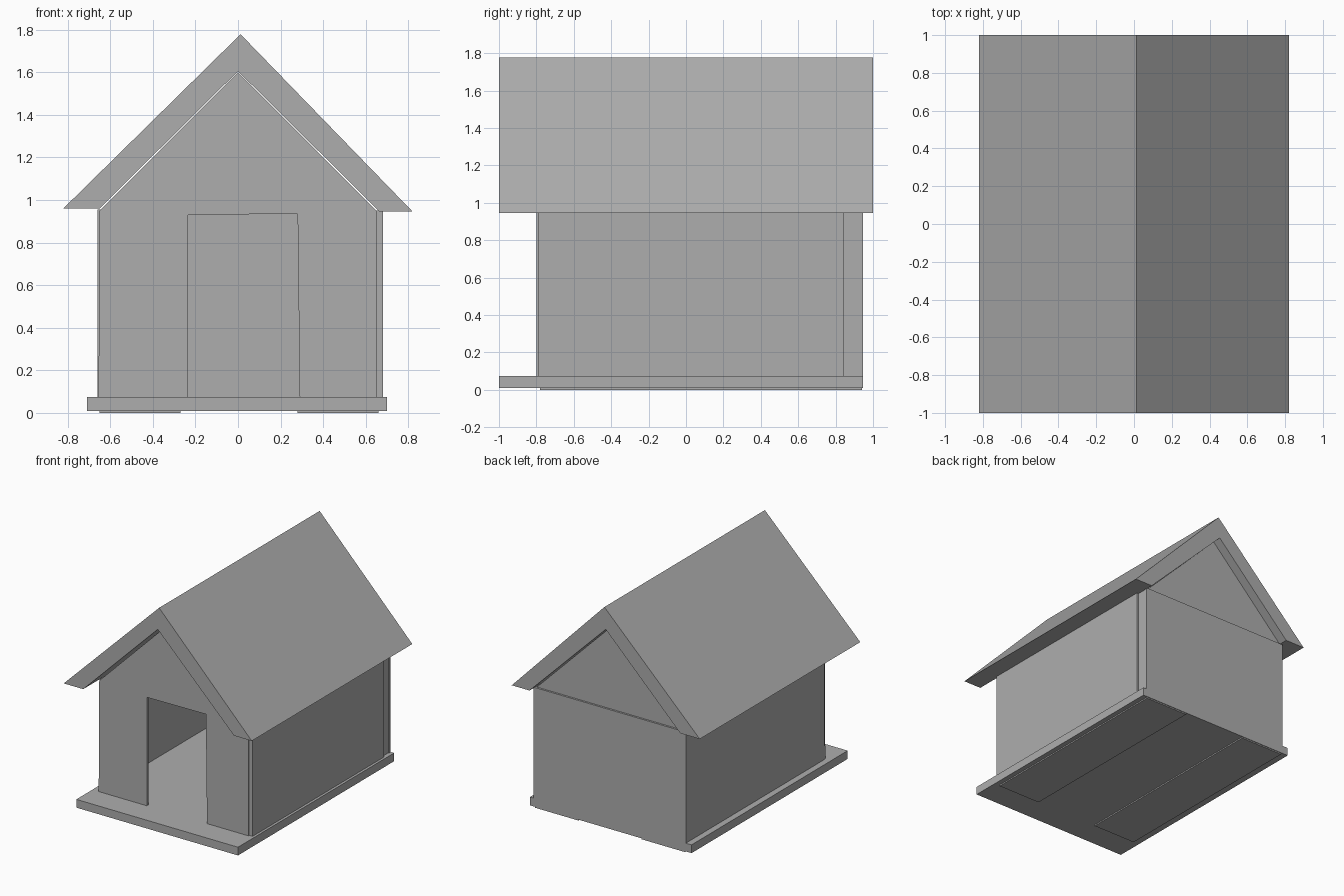
import bpy
import bmesh

old = bpy.data.objects.get("Cube")
if old:
    bpy.data.objects.remove(old, do_unlink=True)

grey = bpy.data.materials.new("plain grey")
grey.use_nodes = True
colour = (0.42, 0.42, 0.42, 1)
grey.diffuse_color = colour
grey.node_tree.nodes["Principled BSDF"].inputs["Base Color"].default_value = colour


def extrude_profile(name, profile, y0, y1):
    """Extrude an (x, z) outline along y into a solid."""
    bm = bmesh.new()
    face = bm.faces.new([bm.verts.new((x, y0, z)) for x, z in profile])
    out = bmesh.ops.extrude_face_region(bm, geom=[face])
    verts = [v for v in out["geom"] if isinstance(v, bmesh.types.BMVert)]
    bmesh.ops.translate(bm, verts=verts, vec=(0, y1 - y0, 0))
    bmesh.ops.recalc_face_normals(bm, faces=bm.faces)
    mesh = bpy.data.meshes.new(name)
    bm.to_mesh(mesh)
    bm.free()
    mesh.materials.append(grey)
    obj = bpy.data.objects.new(name, mesh)
    bpy.context.collection.objects.link(obj)
    return obj


def box(name, x0, x1, y0, y1, z0, z1):
    return extrude_profile(name, [(x0, z0), (x1, z0), (x1, z1), (x0, z1)], y0, y1)


FLOOR, EAVE = 0.075, 0.95

# Floor board on two thin skids
box("floor", -0.71, 0.70, -1.0, 0.945, 0.01, FLOOR)
box("skid_right", -0.65, -0.27, -0.78, 0.94, 0, 0.01)
box("skid_left", 0.28, 0.66, -0.78, 0.94, 0, 0.01)

# Front wall with gable and open doorway
extrude_profile("front_wall", [
    (-0.655, FLOOR), (-0.235, FLOOR), (-0.235, 0.93), (0.28, 0.935),
    (0.29, FLOOR), (0.65, FLOOR), (0.65, EAVE), (0, 1.6), (-0.65, EAVE)],
    -0.80, -0.78)

# Side walls; the left one stops short and shows its rear post
box("right_wall", -0.66, -0.64, -0.78, 0.925, FLOOR, 0.955)
box("left_wall", 0.65, 0.68, -0.79, 0.845, FLOOR, EAVE)

# Back wall with slightly recessed gable
box("back_wall", -0.66, 0.67, 0.925, 0.945, FLOOR, EAVE)
extrude_profile("back_gable", [(-0.65, EAVE), (0.65, EAVE), (0, 1.6)], 0.91, 0.93)

# Corner posts inside the walls
for side, x0, x1 in (("right", -0.64, -0.54), ("left", 0.55, 0.65)):
    box("front_post_" + side, x0, x1, -0.78, -0.74, FLOOR, EAVE)
    box("back_post_" + side, x0, x1 + (0.015 if x0 > 0 else 0), 0.845, 0.925, FLOOR, EAVE)

# Pitched roof with level-cut eaves
extrude_profile("roof", [
    (-0.82, 0.96), (0.012, 1.778), (0.82, 0.945), (0.665, 0.945),
    (0, 1.605), (-0.65, 0.96)], -1.0, 1.0)
